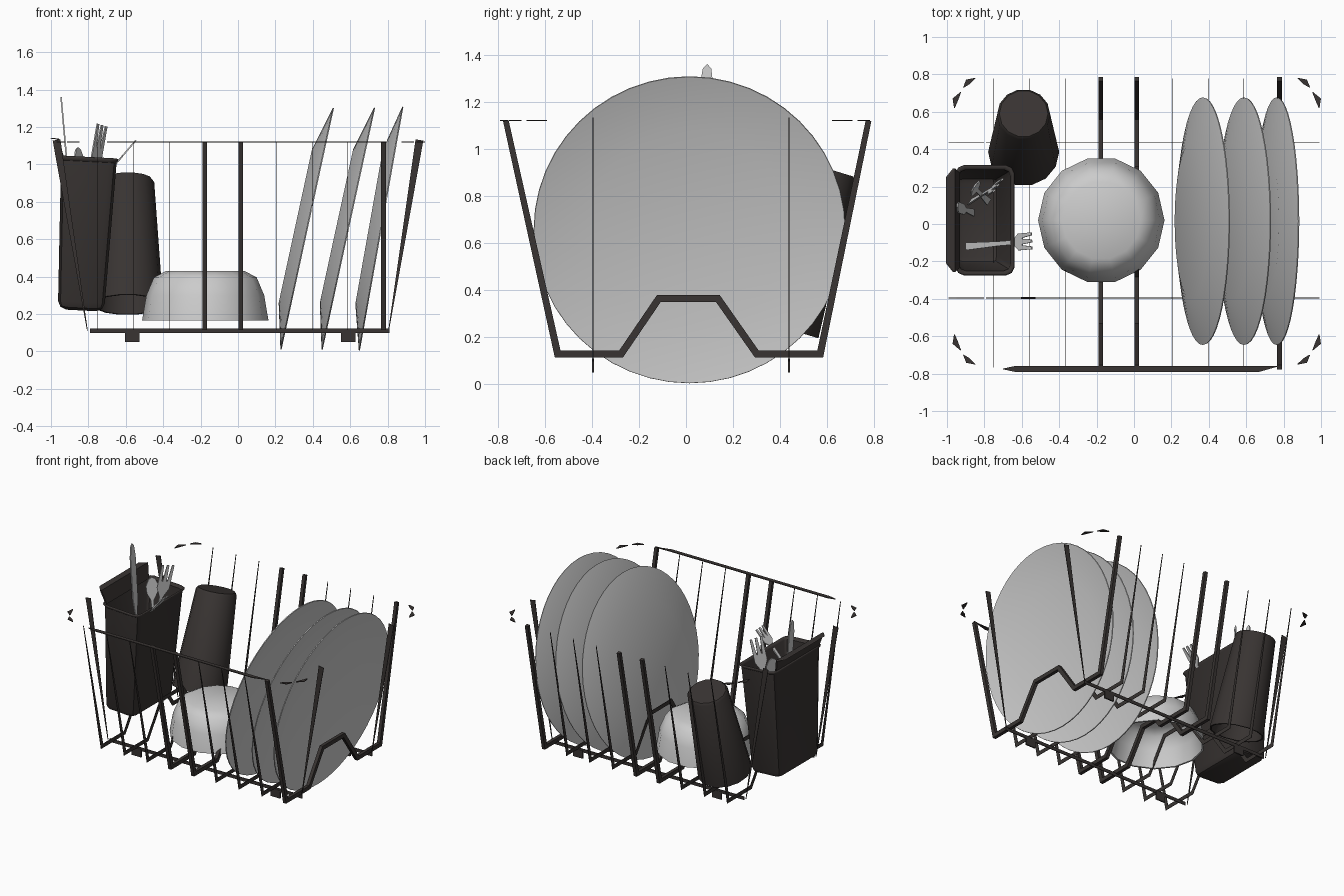
import bpy, bmesh, math
from mathutils import Vector, Matrix

cube = bpy.data.objects.get("Cube")
if cube:
    bpy.data.objects.remove(cube, do_unlink=True)


def material(name, rgb):
    m = bpy.data.materials.new(name)
    m.use_nodes = True
    m.diffuse_color = (*rgb, 1)
    m.node_tree.nodes["Principled BSDF"].inputs["Base Color"].default_value = (*rgb, 1)
    return m


DARK = material("charcoal", (0.04, 0.034, 0.032))
LIGHT = material("pale grey", (0.6, 0.6, 0.6))


def finish(name, bm, mat, matrix=None, smooth=None):
    bmesh.ops.recalc_face_normals(bm, faces=bm.faces)
    mesh = bpy.data.meshes.new(name)
    bm.to_mesh(mesh)
    bm.free()
    mesh.materials.append(mat)
    ob = bpy.data.objects.new(name, mesh)
    bpy.context.collection.objects.link(ob)
    if matrix:
        ob.matrix_world = matrix
    if smooth:
        bpy.ops.object.select_all(action='DESELECT')
        ob.select_set(True)
        bpy.context.view_layer.objects.active = ob
        bpy.ops.object.shade_smooth_by_angle(angle=math.radians(smooth))
    return ob


def strip(name, path, widths, normal, thick, mat=DARK):
    """Flat bar along a path, mitred at the bends; thickness runs along normal."""
    pts, n = [Vector(p) for p in path], Vector(normal)
    bm = bmesh.new()
    rings = []
    for i, p in enumerate(pts):
        a = (p - pts[i - 1]).normalized() if i else (pts[1] - p).normalized()
        b = (pts[i + 1] - p).normalized() if i < len(pts) - 1 else a
        t = (a + b).normalized()
        side = t.cross(n).normalized() * (widths[i] / 2 / max(t.dot(a), 0.5))
        up = n * thick / 2
        rings.append([bm.verts.new(p + o) for o in (side + up, side - up, -side - up, up - side)])
    for r, s in zip(rings, rings[1:]):
        for k in range(4):
            bm.faces.new((r[k], r[k - 1], s[k - 1], s[k]))
    bm.faces.new(rings[0])
    bm.faces.new(rings[-1])
    return finish(name, bm, mat)


def lathe(name, profile, segs, mat, matrix, smooth):
    """Turn a closed (radius, height) profile about its own z axis."""
    bm = bmesh.new()
    vs = [bm.verts.new((r, 0, z)) for r, z in profile]
    es = [bm.edges.new(e) for e in zip(vs, vs[1:])]
    bmesh.ops.spin(bm, geom=vs + es, cent=(0, 0, 0), axis=(0, 0, 1),
                   angle=math.tau, steps=segs, use_merge=True)
    bmesh.ops.remove_doubles(bm, verts=bm.verts, dist=0.0005)
    return finish(name, bm, mat, matrix, smooth)


def utensil(name, outline, base, tip, across):
    """Thin plate cut to a half outline (across, along), mirrored, from base to tip."""
    base, tip = Vector(base), Vector(tip)
    v = (tip - base).normalized()
    u = Vector(across)
    u = (u - v * u.dot(v)).normalized()
    length = (tip - base).length
    ring = outline + [(-x, y) for x, y in reversed(outline) if x]
    bm = bmesh.new()
    face = bm.faces.new([bm.verts.new(base + u * x + v * y * length) for x, y in ring])
    top = bmesh.ops.extrude_face_region(bm, geom=[face])["geom"]
    shift = u.cross(v) * 0.008
    for e in top:
        if isinstance(e, bmesh.types.BMVert):
            e.co += shift
    return finish(name, bm, LIGHT)


# Cross wires with a raised hump in the middle of the floor
WIRE = [(-0.765, 1.12), (-0.545, 0.13), (-0.275, 0.13), (-0.115, 0.365),
        (0.135, 0.365), (0.3, 0.13), (0.57, 0.13), (0.775, 1.12)]
SOLID = (3, 4, 8)
for i in range(9):
    x = -0.75 + i * 0.191
    end = 0.024 if i in SOLID else 0.005
    strip(f"cross_wire_{i + 1}", [(x, y, z) for y, z in WIRE],
          [end] + [0.03] * 6 + [end], (1, 0, 0), 0.025 if i in SOLID else 0.003)

# Long floor rails, tapered end uprights and feet
for side, y in (("front", -0.395), ("back", 0.437)):
    strip(f"{side}_rail", [(-0.79, y, 0.11), (0.81, y, 0.11)], [0.025] * 2, (0, 1, 0), 0.005)
    for end, s in (("left", 1), ("right", -1)):
        strip(f"{side}_{end}_upright", [(s * 0.805, y, 0.11), (s * 0.97, y, 1.13)],
              [0.004, 0.042], (0, 1, 0), 0.004)
    for j, x in enumerate((-0.565, 0.59)):
        strip(f"{side}_foot_{j + 1}", [(x, y, 0.05), (x, y, 0.11)], [0.078] * 2, (0, 1, 0), 0.01)

# Top rim: front bar and the corner pieces
strip("front_rim", [(-0.7, -0.775, 1.12), (-0.64, -0.775, 1.12), (0.67, -0.775, 1.12),
                    (0.77, -0.76, 1.12)], [0.004, 0.03, 0.03, 0.004], (0, 0, 1), 0.005)
for sx in (1, -0.97):
    for sy in (1, -1):
        for part, pts in (("a", [(0.99, 0.605), (0.985, 0.65), (0.955, 0.69)]),
                          ("b", [(0.94, 0.715), (0.915, 0.745), (0.875, 0.765)])):
            name = f"rim_corner_{'left' if sx > 0 else 'right'}_{'back' if sy > 0 else 'front'}_{part}"
            strip(name, [(sx * x, sy * y + 0.015, 1.12) for x, y in pts],
                  [0.004, 0.03, 0.004], (0, 0, 1), 0.005)

# Three leaning plates with raised rims
PLATE = [(0, 0), (0.42, 0), (0.662, 0.062), (0.66, 0.068), (0.42, 0.012), (0, 0.012)]
for i, (low, high) in enumerate(((0.23, 0.51), (0.45, 0.73), (0.65, 0.88))):
    tilt = math.atan2(high - low, 1.29)
    place = (Matrix.Translation(((low + high) / 2, 0.015, 0.656))
             @ Matrix.Rotation(math.pi / 2 + tilt, 4, 'Y') @ Matrix.Translation((0, 0, -0.065)))
    lathe(f"plate_{i + 1}", PLATE, 48, LIGHT, place, 40)

# Upturned bowl
BOWL = [(0, 0.43), (0.21, 0.43), (0.275, 0.395), (0.315, 0.3), (0.338, 0.165),
        (0.325, 0.165), (0.3, 0.295), (0.262, 0.38), (0.2, 0.412), (0, 0.412)]
lathe("bowl", BOWL, 14, LIGHT, Matrix.Translation((-0.175, 0.02, 0)), 50)

# Upturned leaning cup, open at the bottom
CUP = [(0, 0.7), (0.13, 0.7), (0.142, 0.685), (0.19, 0), (0.178, 0), (0.128, 0.675), (0, 0.675)]
lathe("cup", CUP, 14, DARK, Matrix.Translation((-0.59, 0.385, 0.25))
      @ Matrix.Rotation(-math.radians(17), 4, 'X'), 40)

# Cutlery holder: tapered open box with rounded corners
bm = bmesh.new()
bmesh.ops.create_cube(bm, size=1)
for v in bm.verts:
    top = v.co.z > 0
    v.co.x *= 0.275 if top else 0.225
    v.co.y *= 0.54 if top else 0.46
    v.co.z *= 0.79
bmesh.ops.bevel(bm, geom=[e for e in bm.edges if not all(v.co.z > 0 for v in e.verts)],
                offset=0.035, segments=2, affect='EDGES', profile=0.5)
bm.faces.ensure_lookup_table()
bmesh.ops.delete(bm, geom=[f for f in bm.faces if f.calc_center_median().z > 0.39], context='FACES')
rim = [e for e in bm.edges if e.is_boundary]
out = bmesh.ops.extrude_edge_only(bm, edges=rim)["geom"]
for v in out:
    if isinstance(v, bmesh.types.BMVert):
        v.co.x *= 1.08
        v.co.y *= 1.06
        v.co.z += 0.02
tilt = Matrix.Translation((-0.818, 0.02, 0.625)) @ Matrix.Rotation(math.radians(3), 4, 'Y')
holder = finish("cutlery_holder", bm, DARK, tilt, 35)
wall = holder.modifiers.new("wall", 'SOLIDIFY')
wall.thickness = 0.012

# Hook that hangs the holder on the side
strip("holder_hook", [(-0.935, 0.02, 1.03), (-0.962, 0.02, 1.135), (-1.0, 0.02, 1.14)],
      [0.5, 0.46, 0.46], (0.94, 0, 0.34), 0.012)

# Cutlery
HANDLE = [(0.02, 0), (0.012, 0.5)]
KNIFE = HANDLE + [(0.028, 0.6), (0.03, 0.9), (0.018, 0.98), (0, 1)]
SPOON = HANDLE + [(0.01, 0.78), (0.04, 0.85), (0.045, 0.92), (0.025, 0.98), (0, 1)]
FORK = HANDLE + [(0.012, 0.72), (0.045, 0.8), (0.045, 1), (0.03, 1), (0.02, 0.86),
                 (0.014, 0.86), (0.008, 1), (0, 1)]
utensil("knife", KNIFE, (-0.86, 0.06, 0.35), (-0.95, 0.09, 1.36), (0, 1, 0))
utensil("spoon", SPOON, (-0.78, 0.12, 0.35), (-0.86, 0.2, 1.09), (0.5, 0.8, 0))
utensil("back_fork", FORK, (-0.88, 0.12, 0.35), (-0.73, 0.21, 1.21), (0.6, 0.8, 0))
utensil("front_fork", FORK, (-0.9, -0.12, 0.72), (-0.55, -0.09, 1.13), (0, 1, 0))
